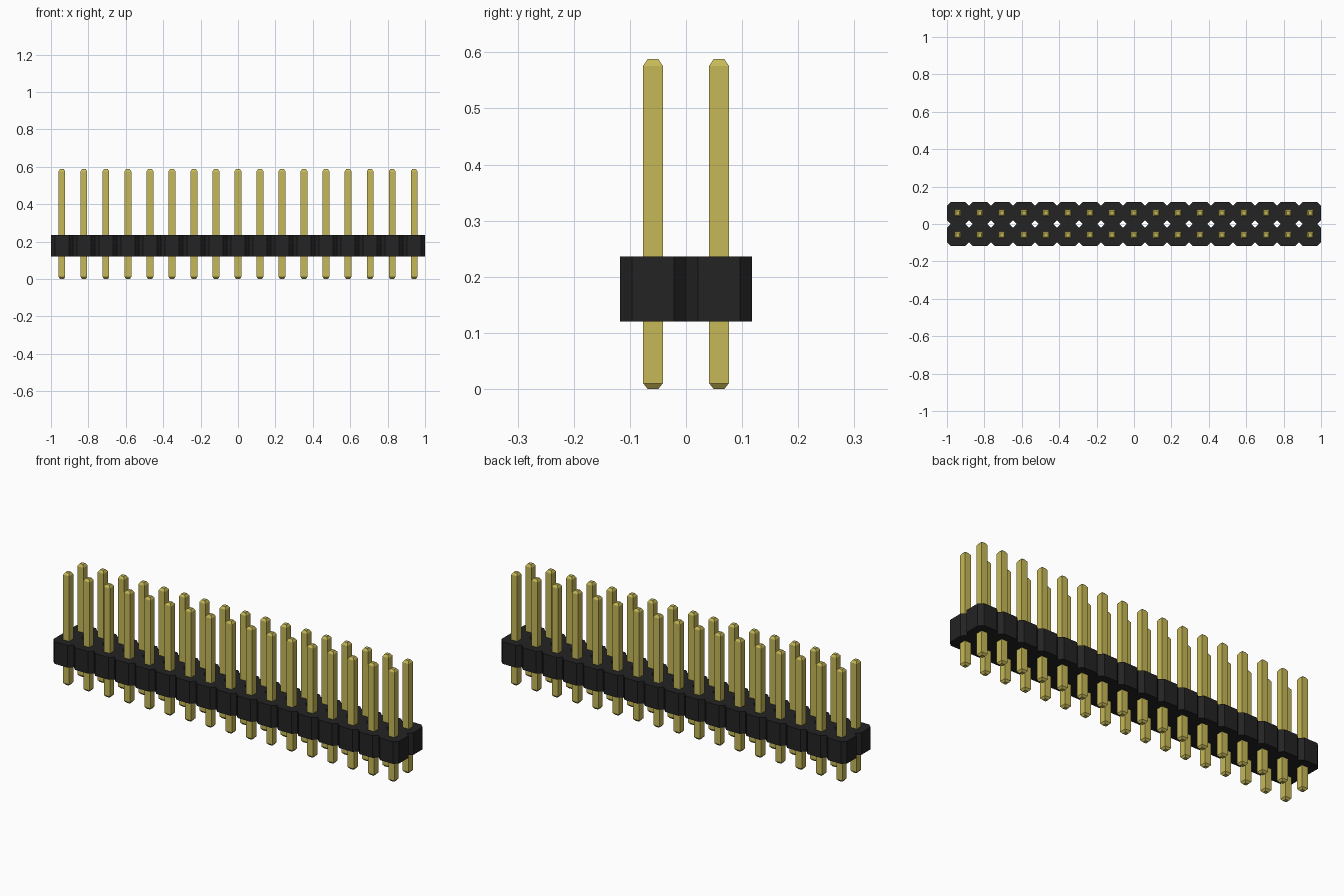
import bpy
import bmesh

cube = bpy.data.objects.get("Cube")
if cube:
    bpy.data.objects.remove(cube, do_unlink=True)

COLUMNS = 17
PITCH = 2 / COLUMNS
HALF = PITCH / 2
CHAMFER = 0.021
BODY_BOTTOM, BODY_TOP = 0.12, 0.236


def material(name, color, roughness):
    mat = bpy.data.materials.new(name)
    mat.use_nodes = True
    mat.diffuse_color = color
    shader = mat.node_tree.nodes["Principled BSDF"]
    shader.inputs["Base Color"].default_value = color
    shader.inputs["Roughness"].default_value = roughness
    return mat


def finish_mesh(bm, name, mat):
    bmesh.ops.recalc_face_normals(bm, faces=bm.faces[:])
    mesh = bpy.data.meshes.new(name)
    bm.to_mesh(mesh)
    bm.free()
    mesh.materials.append(mat)
    return mesh


def add_object(name, mesh, location=(0, 0, 0)):
    obj = bpy.data.objects.new(name, mesh)
    obj.location = location
    bpy.context.collection.objects.link(obj)
    return obj


black = material("black plastic", (0.017, 0.017, 0.017, 1), 0.6)
gold = material("gold metal", (0.565, 0.485, 0.098, 1), 0.4)

cells = [((col - (COLUMNS - 1) / 2) * PITCH, side * HALF)
         for col in range(COLUMNS) for side in (-1, 1)]

# Housing: joined octagonal cells, leaving diamond holes between them
h, c = HALF, HALF - CHAMFER
octagon = [(h, -c), (h, c), (c, h), (-c, h), (-h, c), (-h, -c), (-c, -h), (c, -h)]
bm = bmesh.new()
for x, y in cells:
    bm.faces.new([bm.verts.new((x + u, y + v, BODY_BOTTOM)) for u, v in octagon])
bmesh.ops.remove_doubles(bm, verts=bm.verts[:], dist=0.0005)
result = bmesh.ops.extrude_face_region(bm, geom=bm.faces[:], use_keep_orig=True)
top = [g for g in result["geom"] if isinstance(g, bmesh.types.BMVert)]
bmesh.ops.translate(bm, verts=top, vec=(0, 0, BODY_TOP - BODY_BOTTOM))
add_object("housing", finish_mesh(bm, "housing", black))

# Pin: square bar with tapered ends, given as (half width, height) sections
sections = [(0.0095, 0), (0.0175, 0.01), (0.0175, 0.576), (0.0095, 0.588)]
bm = bmesh.new()
rings = [[bm.verts.new((sx * w, sy * w, z))
          for sx, sy in ((-1, -1), (1, -1), (1, 1), (-1, 1))] for w, z in sections]
for low, high in zip(rings, rings[1:]):
    for i in range(4):
        j = (i + 1) % 4
        bm.faces.new((low[i], low[j], high[j], high[i]))
bm.faces.new(rings[0])
bm.faces.new(rings[-1])
pin_mesh = finish_mesh(bm, "pin", gold)

# One pin through the centre of every cell
for x, y in cells:
    add_object("front_pin" if y < 0 else "back_pin", pin_mesh, (x, y, 0))
